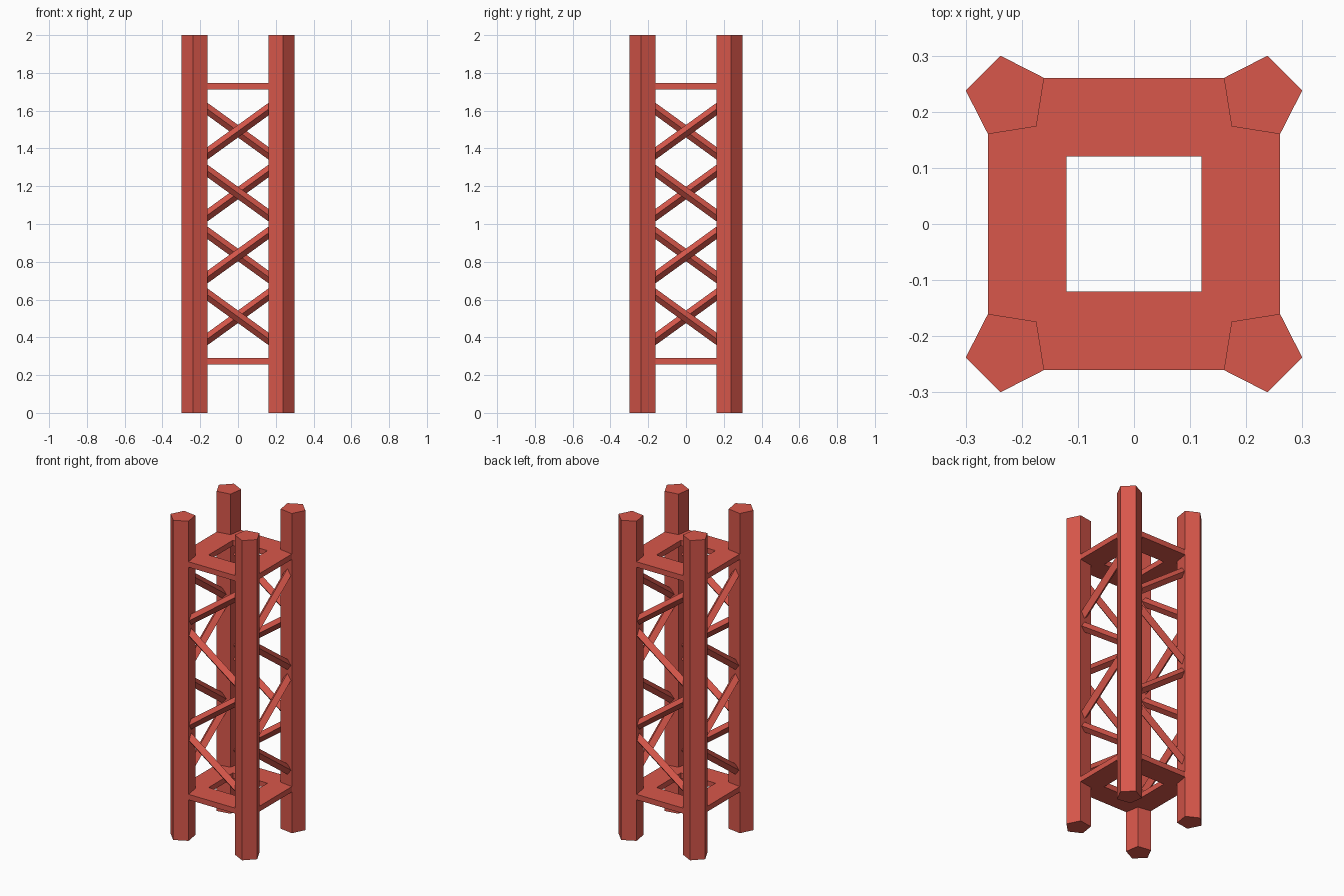
import bpy, bmesh, math
from mathutils import Vector

if "Cube" in bpy.data.objects:
    bpy.data.objects.remove(bpy.data.objects["Cube"])

red = bpy.data.materials.new("tower_red")
red.diffuse_color = (0.69, 0.095, 0.07, 1)
red.use_nodes = True
red.node_tree.nodes["Principled BSDF"].inputs["Base Color"].default_value = red.diffuse_color

C = 0.2265          # leg centre offset
LEG_R = 0.0744      # leg pentagon radius
BRACE_R = 0.027     # brace radius


def finish(name, bm):
    bmesh.ops.recalc_face_normals(bm, faces=bm.faces[:])
    me = bpy.data.meshes.new(name)
    bm.to_mesh(me)
    bm.free()
    me.materials.append(red)
    ob = bpy.data.objects.new(name, me)
    bpy.context.collection.objects.link(ob)
    return ob


def loft(name, loops, close=False):
    """Skin a list of vertex loops; cap the ends, or join last to first."""
    bm = bmesh.new()
    rows = [[bm.verts.new(p) for p in loop] for loop in loops]
    n = len(rows[0])
    pairs = list(zip(rows, rows[1:])) + ([(rows[-1], rows[0])] if close else [])
    for a, b in pairs:
        for i in range(n):
            j = (i + 1) % n
            bm.faces.new((a[i], a[j], b[j], b[i]))
    if not close:
        bm.faces.new(rows[0])
        bm.faces.new(rows[-1])
    return finish(name, bm)


# Five-sided legs, one vertex pointing at the tower axis
for k, name in enumerate(("back_right", "back_left", "front_left", "front_right")):
    a = math.pi / 4 + k * math.pi / 2
    cx, cy = C * math.sqrt(2) * math.cos(a), C * math.sqrt(2) * math.sin(a)
    ring = [(cx + LEG_R * math.cos(a + math.pi + i * math.tau / 5),
             cy + LEG_R * math.sin(a + math.pi + i * math.tau / 5)) for i in range(5)]
    loft(name + "_leg", [[(x, y, z) for x, y in ring] for z in (0, 2)])

# Flat square frames near the bottom and top
for name, z in (("lower_frame", 0.274), ("upper_frame", 1.729)):
    square = ((1, 1), (-1, 1), (-1, -1), (1, -1))
    loops = [[(sx * h, sy * h, z + dz) for sx, sy in square]
             for h, dz in ((0.26, -0.017), (0.26, 0.017), (0.12, 0.017), (0.12, -0.017))]
    loft(name, loops, close=True)

# Zigzag diamond-section braces, the same on each side in turn
nodes = [(C if i % 2 == 0 else -C, 0.345 + i * 0.3275) for i in range(5)]
for k, side in enumerate(("front", "right", "back", "left")):
    for i, ((x0, z0), (x1, z1)) in enumerate(zip(nodes, nodes[1:])):
        p, q = Vector((x0, -C, z0)), Vector((x1, -C, z1))
        out = Vector((0, -1, 0))
        up = (q - p).normalized().cross(out)
        section = [out, up, -out, -up]
        ob = loft(f"{side}_brace_{i + 1}",
                  [[e + d * BRACE_R for d in section] for e in (p, q)])
        ob.rotation_euler.z = k * math.pi / 2
